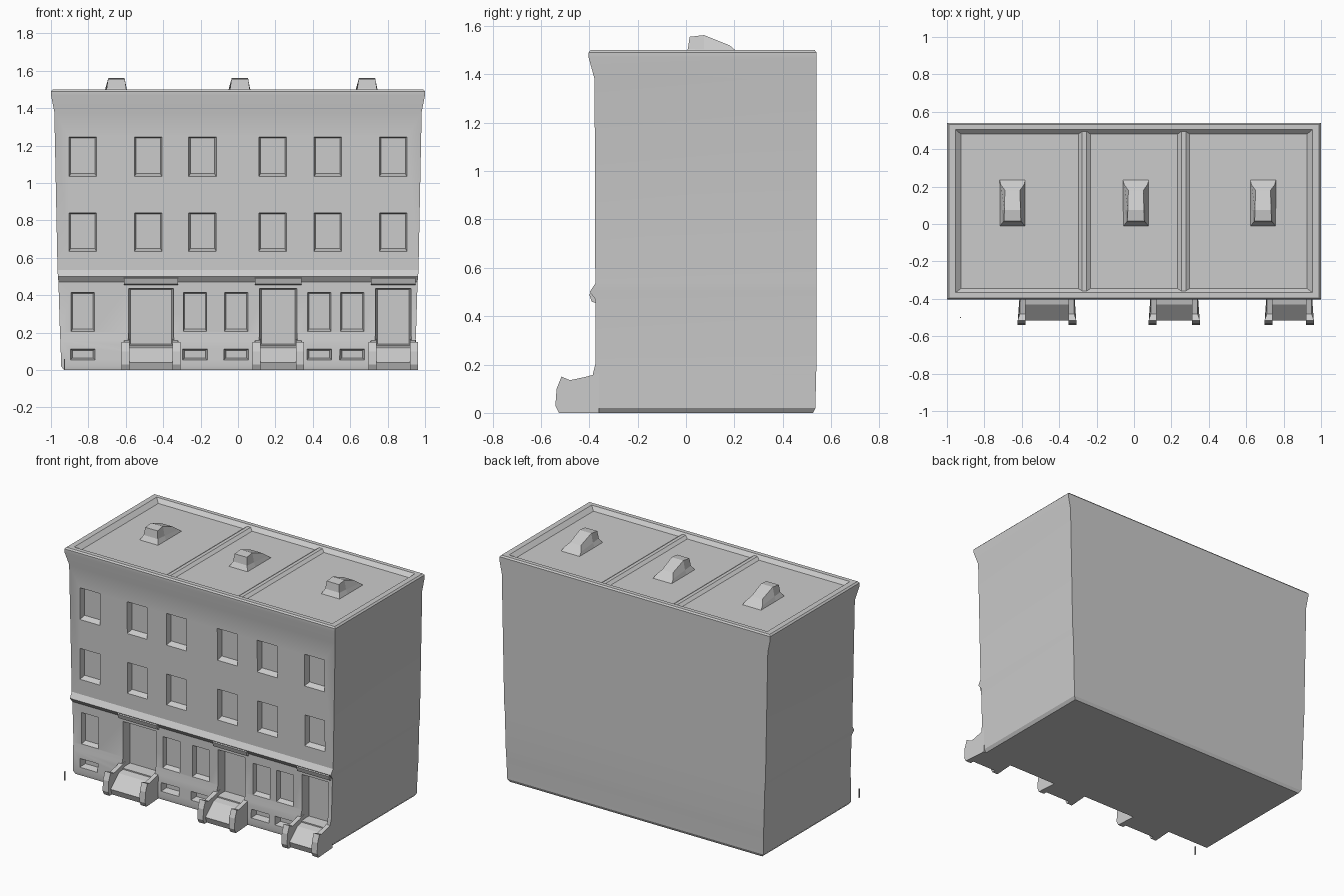
import bpy, bmesh

if "Cube" in bpy.data.objects:
    bpy.data.objects.remove(bpy.data.objects["Cube"])


def make(name, bm):
    bmesh.ops.recalc_face_normals(bm, faces=bm.faces)
    me = bpy.data.meshes.new(name)
    bm.to_mesh(me)
    bm.free()
    ob = bpy.data.objects.new(name, me)
    bpy.context.collection.objects.link(ob)
    return ob


def loft(bm, rings):
    """Skin a closed stack of equally sized point rings."""
    loops = [[bm.verts.new(p) for p in ring] for ring in rings]
    n = len(loops[0])
    for a, b in zip(loops, loops[1:]):
        for i in range(n):
            bm.faces.new((a[i], a[(i + 1) % n], b[(i + 1) % n], b[i]))
    bm.faces.new(loops[0])
    bm.faces.new(loops[-1])


def rect_z(x0, x1, y0, y1, z):
    return [(x0, y0, z), (x1, y0, z), (x1, y1, z), (x0, y1, z)]


def rect_y(x0, x1, z0, z1, y):
    return [(x0, y, z0), (x1, y, z0), (x1, y, z1), (x0, y, z1)]


def extrude_x(bm, profile, x0, x1):
    loft(bm, [[(x, y, z) for y, z in profile] for x in (x0, x1)])


WALL = -0.375
DOORS = [(-0.465, 0.29), (0.215, 0.25), (0.83, 0.24)]

# Terrace block: slightly flared walls, belt course and cornice
bm = bmesh.new()
sections = [(0, .93, -.385, .525), (.02, .945, -.39, .535),
            (.16, .95, -.385, .538), (.2, .952, WALL, .54),
            (.47, .96, WALL, .54), (.5, .963, -.398, .54),
            (.535, .965, WALL, .54), (1.38, .982, -.378, .54),
            (1.47, 1.0, -.403, .54), (1.49, 1.0, -.403, .54),
            (1.5, .99, -.395, .532)]
loft(bm, [rect_z(-w, w, f, b, z) for z, w, f, b in sections])
body = make("terrace_block", bm)

# Recess cutters: windows, doorways and roof well
bm = bmesh.new()


def opening(x, w, z0, z1, depth, sill=.03):
    h = w / 2
    slope = depth + .08
    k = .08 / slope
    # mouth sits outside the wall; sides converge towards the glass
    loft(bm, [rect_y(x - h - .025 * k, x + h + .025 * k, z0 - sill * k,
                     z1 + .012 * k, WALL - .08),
              rect_y(x - h + .01, x + h - .01, z0 + sill, z1 - .01,
                     WALL + depth)])


for x in (-.83, -.48, -.19, .185, .48, .83):
    opening(x, .15, 1.02, 1.25, .035)
    opening(x, .15, .62, .845, .035)
for x in (-.83, -.23, -.01, .435, .61):
    opening(x, .13, .19, .42, .03)
    opening(x, .13, .05, .115, .03, .015)
for x, w in DOORS:
    opening(x, w - .05, .13, .44, .06, .01)
loft(bm, [rect_z(-.925, .925, -.345, .48, 1.475),
          rect_z(-.965, .965, -.375, .515, 1.51)])
cutter = make("recess_cutter", bm)
mod = body.modifiers.new("recesses", "BOOLEAN")
mod.object = cutter
mod.solver = "EXACT"
bpy.context.view_layer.objects.active = body
body.select_set(True)
bpy.ops.object.modifier_apply(modifier=mod.name)
bpy.data.objects.remove(cutter)
bpy.ops.object.shade_smooth_by_angle(angle=.35)

# Party wall ridges across the roof well
for x in (-.265, .265):
    bm = bmesh.new()
    loft(bm, [rect_z(x - .04, x + .04, -.36, .5, 1.47),
              rect_z(x - .012, x + .012, -.36, .5, 1.49)])
    make("roof_party_wall", bm)

# Wedge-shaped chimneys
for x in (-.65, .01, .69):
    bm = bmesh.new()
    base = rect_z(x - .07, x + .07, -.015, .24, 1.47)
    low = [(x - .052, .008, 1.505), (x + .052, .008, 1.505),
           (x + .062, .21, 1.495), (x - .062, .21, 1.495)]
    top = [(x - .045, .015, 1.555), (x + .045, .015, 1.555),
           (x + .04, .18, 1.52), (x - .04, .18, 1.52)]
    loft(bm, [base, low, top])
    v = bmesh.ops.bisect_plane(bm, geom=bm.verts[:] + bm.edges[:] + bm.faces[:],
                               plane_co=(0, .075, 0), plane_no=(0, 1, 0))
    for e in v["geom_cut"]:
        if isinstance(e, bmesh.types.BMVert) and e.co.z > 1.53:
            e.co.z = 1.562
    make("chimney", bm)

# Entrance stoops: sloped steps between two cheek walls
steps = [(-.36, 0), (-.5, 0), (-.515, .04), (-.43, .115), (-.36, .13)]
cheek = [(-.36, 0), (-.525, 0), (-.54, .03), (-.535, .1), (-.515, .15),
         (-.48, .135), (-.41, .15), (-.36, .165)]
for x, w in DOORS:
    h = w / 2
    bm = bmesh.new()
    extrude_x(bm, steps, x - h + .02, x + h - .02)
    make("stoop_steps", bm)
    for s in (-1, 1):
        bm = bmesh.new()
        extrude_x(bm, cheek, x + s * (h - .03), x + s * h)
        for v in bm.verts:  # foot of each cheek flares outwards
            if v.co.y < -.5 and abs(v.co.x - x) > h - .01:
                v.co.x += s * .012
        make("stoop_cheek", bm)
    # Projecting door hood on the belt course
    bm = bmesh.new()
    extrude_x(bm, [(-.36, .45), (-.39, .46), (-.4, .49), (-.36, .52)],
              x - h, min(x + h, .955))
    make("door_hood", bm)

# Lone railing post at the left corner
bm = bmesh.new()
loft(bm, [rect_z(-.931, -.926, -.503, -.496, z) for z in (0, .06)])
make("railing_post", bm)
